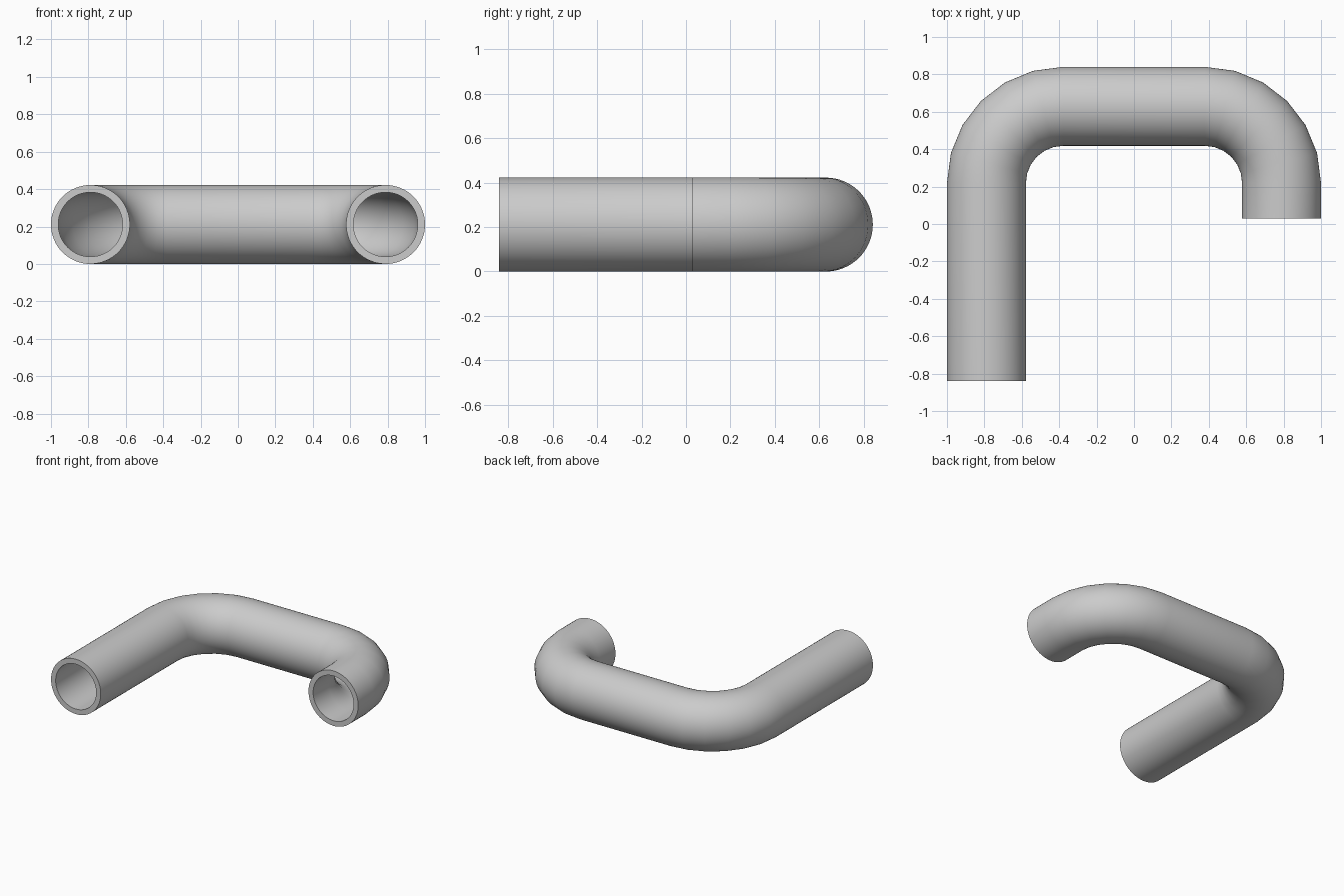
import bpy
import bmesh
from math import pi, sin, cos, radians
from mathutils import Vector

if "Cube" in bpy.data.objects:
    bpy.data.objects.remove(bpy.data.objects["Cube"])

OUTER, INNER = 0.211, 0.172    # pipe radii
LEG_X, BACK_Y = 0.789, 0.629   # centre lines of the legs and the back run
BEND, STEPS, SIDES = 0.41, 6, 64

metal = bpy.data.materials.new("plain grey")
metal.use_nodes = True
grey = (0.6, 0.6, 0.6, 1)
metal.diffuse_color = grey
metal.node_tree.nodes["Principled BSDF"].inputs["Base Color"].default_value = grey


def bend(side, angles):
    """Stations (centre, outward direction) round one corner."""
    pivot = Vector((side * (LEG_X - BEND), BACK_Y - BEND, OUTER))
    for a in angles:
        out = Vector((side * cos(a), sin(a), 0))
        yield pivot + out * BEND, out


# Centre line: long leg, bend, back run, bend, short leg
angles = [i * pi / 2 / STEPS for i in range(STEPS + 1)]
path = [(Vector((-LEG_X, -0.84, OUTER)), Vector((-1, 0, 0)))]
path += list(bend(-1, angles))
path += list(bend(1, reversed(angles)))
path.append((Vector((LEG_X, 0.03, OUTER)), Vector((1, 0, 0))))

# Hollow pipe: outer and inner skins swept along the path, joined at the rims
bm = bmesh.new()


def ring(centre, out, radius):
    turns = [2 * pi * i / SIDES for i in range(SIDES)]
    return [bm.verts.new(centre + out * radius * cos(t) + Vector((0, 0, radius * sin(t))))
            for t in turns]


def bridge(a, b):
    for i in range(SIDES):
        j = (i + 1) % SIDES
        bm.faces.new((a[i], a[j], b[j], b[i]))


skins = [[ring(c, o, r) for c, o in path] for r in (OUTER, INNER)]
for skin in skins:
    for a, b in zip(skin, skin[1:]):
        bridge(a, b)
for end in (0, -1):
    bridge(skins[0][end], skins[1][end])
bmesh.ops.recalc_face_normals(bm, faces=bm.faces)

mesh = bpy.data.meshes.new("bent_pipe")
bm.to_mesh(mesh)
bm.free()
mesh.materials.append(metal)
pipe = bpy.data.objects.new("bent_pipe", mesh)
bpy.context.collection.objects.link(pipe)
bpy.ops.object.select_all(action='DESELECT')
pipe.select_set(True)
bpy.context.view_layer.objects.active = pipe
bpy.ops.object.shade_smooth_by_angle(angle=radians(40))
